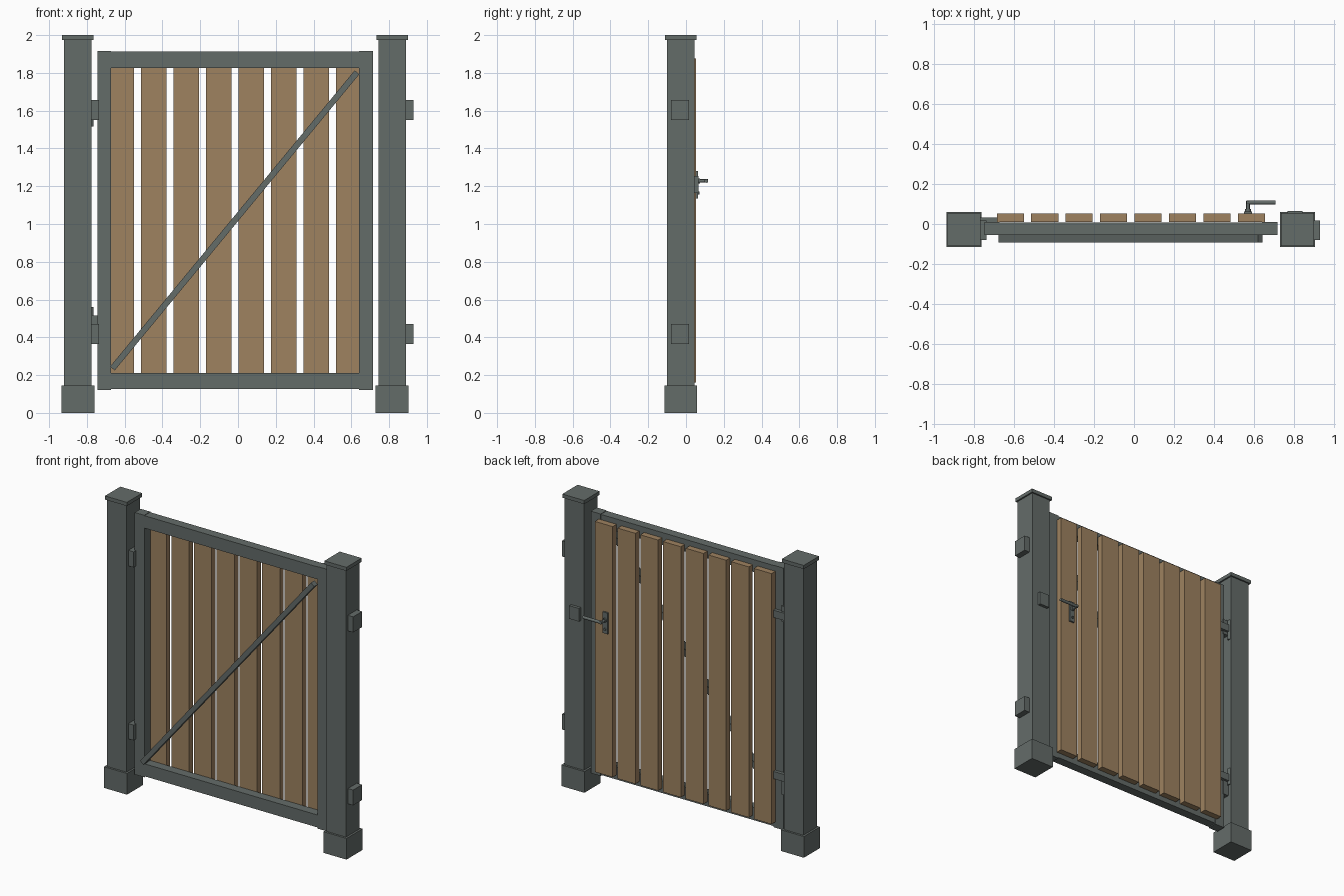
import bpy, bmesh, math
from mathutils import Matrix, Vector

default = bpy.data.objects.get("Cube")
if default:
    bpy.data.objects.remove(default)


def material(name, rgb):
    m = bpy.data.materials.new(name)
    m.use_nodes = True
    color = (*rgb, 1)
    m.diffuse_color = color
    m.node_tree.nodes["Principled BSDF"].inputs["Base Color"].default_value = color
    return m


metal = material("grey painted metal", (0.127, 0.149, 0.141))
wood = material("brown wood", (0.342, 0.223, 0.117))


def finish(bm, name, mat):
    mesh = bpy.data.meshes.new(name)
    bm.to_mesh(mesh)
    bm.free()
    mesh.materials.append(mat)
    ob = bpy.data.objects.new(name, mesh)
    bpy.context.collection.objects.link(ob)
    return ob


def box(name, x, y, z, mat=metal):
    """Box from (min, max) ranges on each axis."""
    bm = bmesh.new()
    size = [r[1] - r[0] for r in (x, y, z)]
    mid = [(r[0] + r[1]) / 2 for r in (x, y, z)]
    bmesh.ops.create_cube(bm, size=1,
                          matrix=Matrix.Translation(mid) @ Matrix.Diagonal((*size, 1)))
    return finish(bm, name, mat)


def rod(name, start, end, radius, sides=16):
    """Round rod between two points."""
    a, b = Vector(start), Vector(end)
    turn = (b - a).to_track_quat('Z', 'Y').to_matrix().to_4x4()
    bm = bmesh.new()
    bmesh.ops.create_cone(bm, cap_ends=True, segments=sides, radius1=radius,
                          radius2=radius, depth=(b - a).length,
                          matrix=Matrix.Translation((a + b) / 2) @ turn)
    for f in bm.faces:
        f.smooth = len(f.verts) == 4
    for e in bm.edges:
        e.smooth = all(f.smooth for f in e.link_faces)
    return finish(bm, name, metal)


def around(c, half):
    return (c - half, c + half)


# Posts with base shoe, cap and outer hinge blocks
POST_Y = -0.028
BLOCK_Z = {"lower": (0.365, 0.47), "upper": (1.55, 1.657)}
for side, px in (("right", -0.848), ("left", 0.816)):
    box(side + "_post", around(px, 0.073), around(POST_Y, 0.073), (0.01, 1.98))
    box(side + "_post_base", around(px, 0.087), around(POST_Y, 0.087), (0, 0.145))
    box(side + "_post_cap", around(px, 0.083), around(POST_Y, 0.083), (1.975, 2))
    for level, z in BLOCK_Z.items():
        box(f"{side}_{level}_hinge_block", (px + 0.07, px + 0.113), (-0.08, 0.017), z)

# Gate frame
FRAME_Y = (-0.055, 0.01)
box("right_stile", (-0.745, -0.672), FRAME_Y, (0.12, 1.915))
box("left_stile", (0.64, 0.715), FRAME_Y, (0.12, 1.915))
box("top_rail", (-0.675, 0.643), (-0.054, 0.008), (1.827, 1.912))
box("bottom_rail", (-0.675, 0.643), (-0.054, 0.008), (0.127, 0.212))

# Diagonal brace across the front
low, high = Vector((-0.665, 0, 0.235)), Vector((0.63, 0, 1.803))
run = high - low
half = run.length / 2
brace = box("diagonal_brace", (-half, half), (-0.019, 0.019), (-0.016, 0.016))
brace.location = (low + high) / 2 + Vector((0, -0.074, 0))
brace.rotation_euler.y = -math.atan2(run.z, run.x)

# Vertical boards on the back
for i in range(8):
    x = -0.685 + i * 0.172
    box(f"board_{i + 1}", (x, x + 0.135), (0.01, 0.052), (0.16, 1.877), wood)

# Hinge straps and pins behind the hinged stile
for level, strap, pin in (("lower", (0.465, 0.515), (0.44, 0.56)),
                          ("upper", (1.57, 1.62), (1.515, 1.657))):
    box(level + "_hinge_strap", (-0.78, -0.68), (0.009, 0.033), strap)
    rod(level + "_hinge_pin", (-0.776, 0.026, pin[0]), (-0.776, 0.026, pin[1]), 0.011)

# Lever handle and strike plate
box("handle_plate", (0.55, 0.588), (0.05, 0.063), (1.135, 1.28))
rod("handle_collar", (0.569, 0.06, 1.228), (0.569, 0.075, 1.228), 0.014)
rod("handle_stem", (0.569, 0.06, 1.228), (0.569, 0.116, 1.228), 0.009)
rod("handle_lever", (0.562, 0.107, 1.228), (0.705, 0.107, 1.228), 0.01)
rod("key_cylinder", (0.569, 0.06, 1.165), (0.569, 0.072, 1.165), 0.008)
box("strike_plate", around(0.803, 0.037), (0.04, 0.065), (1.165, 1.255))
